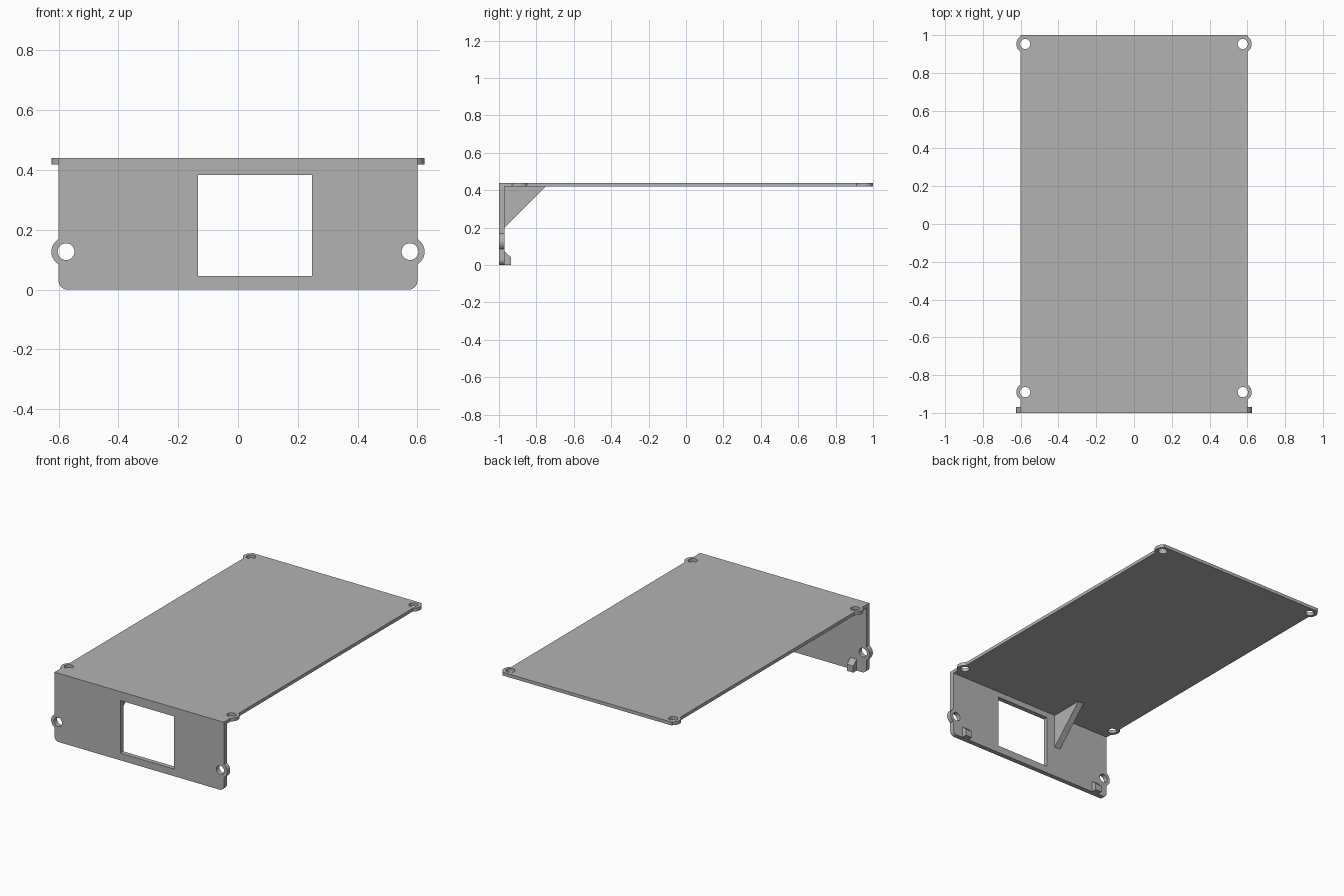
import bpy
import bmesh
from math import acos, cos, sin, pi
from mathutils import Matrix, Vector

cube = bpy.data.objects.get("Cube")
if cube:
    bpy.data.objects.remove(cube, do_unlink=True)

grey = bpy.data.materials.new("plain grey")
grey.use_nodes = True
colour = (0.448, 0.448, 0.448, 1)
grey.diffuse_color = colour
grey.node_tree.nodes["Principled BSDF"].inputs["Base Color"].default_value = colour

HALF_W = 0.6      # half width of both sheets
TOP = 0.44        # height of the top surface
SHEET = 0.021     # thickness of the top plate
WALL = 0.03       # thickness of the front panel
INNER = -1 + WALL

# Maps a profile drawn in (x, z) upright, extruding towards +y
UPRIGHT = Matrix(((1, 0, 0, 0), (0, 0, 1, 0), (0, 1, 0, 0), (0, 0, 0, 1)))
# Maps a profile drawn in (y, z), extruding towards +x
SIDEWAYS = Matrix(((0, 0, 1, 0), (1, 0, 0, 0), (0, 1, 0, 0), (0, 0, 0, 1)))


def arc(cx, cy, r, start, end, steps):
    return [(cx + r * cos(start + (end - start) * i / steps),
             cy + r * sin(start + (end - start) * i / steps))
            for i in range(steps + 1)]


def circle(cx, cy, r, steps=32):
    return arc(cx, cy, r, 0, 2 * pi, steps)[:-1]


def ear(cx, cy, r):
    """Part of a round screw lug that sticks out past the side edge."""
    a = acos((HALF_W - cx) / r)
    return arc(cx, cy, r, -a, a, 20)


def mirrored(half):
    return half + [(-x, y) for x, y in reversed(half)]


def sheet(name, loops, depth, frame, offset):
    """Fill an outline with holes and extrude it into a solid part."""
    bm = bmesh.new()
    edges = []
    for loop in loops:
        verts = [bm.verts.new((x, y, 0)) for x, y in loop]
        edges += [bm.edges.new((verts[i - 1], v)) for i, v in enumerate(verts)]
    bmesh.ops.triangle_fill(bm, edges=edges, use_beauty=True, normal=(0, 0, 1))
    result = bmesh.ops.extrude_face_region(bm, geom=bm.faces[:])
    moved = [g for g in result["geom"] if isinstance(g, bmesh.types.BMVert)]
    bmesh.ops.translate(bm, verts=moved, vec=(0, 0, depth))
    bm.transform(Matrix.Translation(Vector(offset)) @ frame)
    bmesh.ops.recalc_face_normals(bm, faces=bm.faces[:])
    mesh = bpy.data.meshes.new(name)
    bm.to_mesh(mesh)
    bm.free()
    mesh.materials.append(grey)
    obj = bpy.data.objects.new(name, mesh)
    bpy.context.collection.objects.link(obj)
    bpy.ops.object.select_all(action='DESELECT')
    obj.select_set(True)
    bpy.context.view_layer.objects.active = obj
    bpy.ops.object.shade_smooth_by_angle(angle=pi / 6)
    return obj


# Top plate with four screw lugs
lug_x, lug_r, hole_r = 0.576, 0.047, 0.027
lug_ys = (-0.89, 0.953)
side = [(HALF_W, INNER)]
for y in lug_ys:
    side += ear(lug_x, y, lug_r)
side.append((HALF_W, 1))
holes = [circle(s * lug_x, y, hole_r) for s in (-1, 1) for y in lug_ys]
sheet("top_plate", [mirrored(side)] + holes, SHEET, Matrix(), (0, 0, TOP - SHEET))

# Front panel with rounded lower corners, two lugs and a window
corner, panel_z = 0.03, 0.127
side = arc(HALF_W - corner, corner, corner, -pi / 2, 0, 8)
side += ear(0.575, panel_z, 0.049) + [(HALF_W, TOP)]
window = [(-0.134, 0.046), (0.247, 0.046), (0.247, 0.383), (-0.134, 0.383)]
holes = [circle(s * 0.575, panel_z, 0.028) for s in (-1, 1)]
sheet("front_panel", [mirrored(side), window] + holes, WALL, UPRIGHT, (0, -1, 0))

# Triangular brace between panel and plate
plate_under = TOP - SHEET
brace = [(INNER, 0.2), (INNER, plate_under), (-0.75, plate_under)]
sheet("corner_brace", [brace], 0.042, SIDEWAYS, (-0.235, 0, 0))

# Small sloped stops behind the lower corners
stop = [(INNER, 0), (-0.936, 0), (-0.936, 0.042), (INNER, 0.072)]
for name, x in (("left_stop", 0.485), ("right_stop", -0.53)):
    sheet(name, [stop], 0.045, SIDEWAYS, (x, 0, 0))
